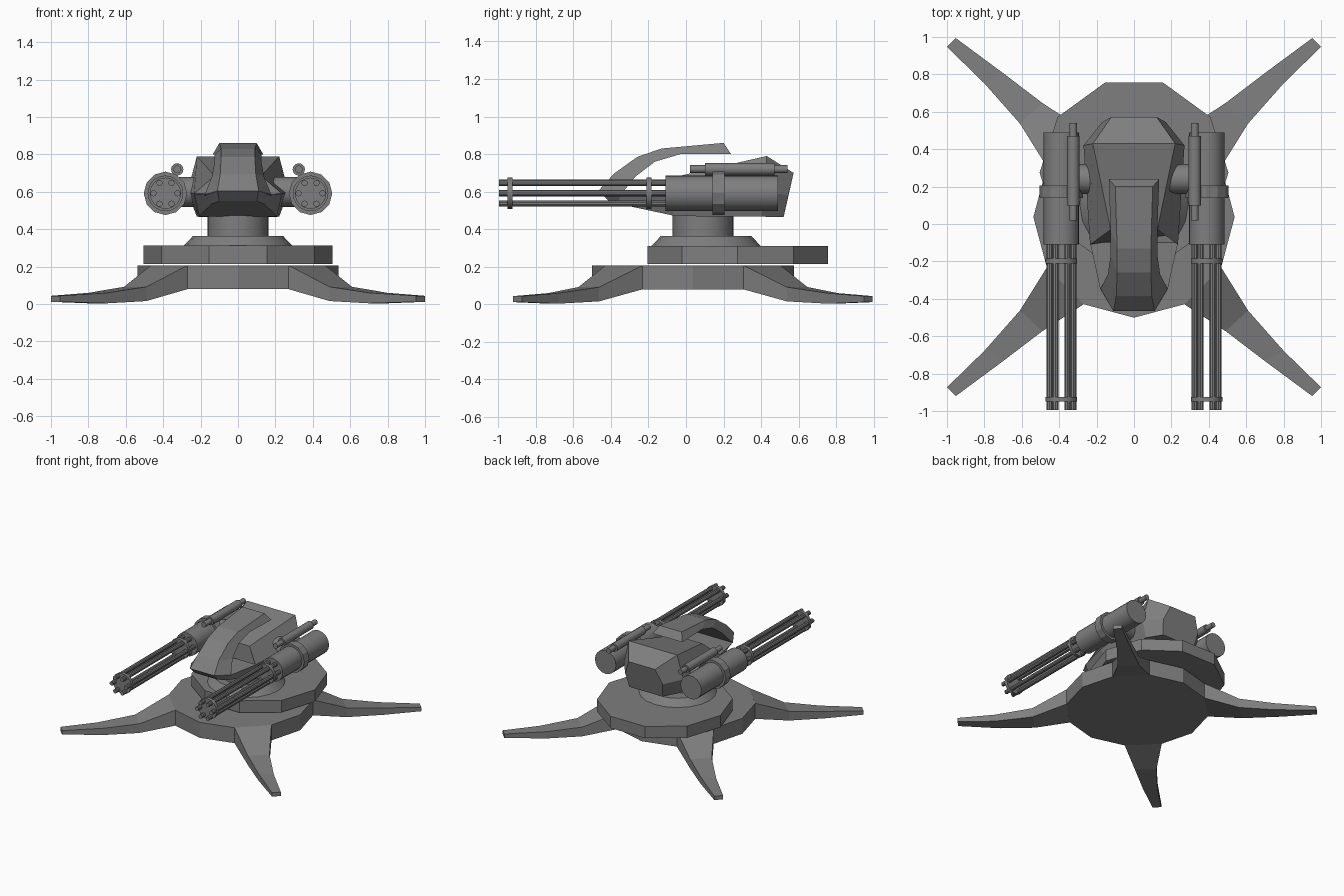
import bpy, bmesh, math
from mathutils import Vector, Matrix

if "Cube" in bpy.data.objects:
    bpy.data.objects.remove(bpy.data.objects["Cube"])

gray = bpy.data.materials.new("gunmetal gray")
gray.diffuse_color = (0.21, 0.21, 0.21, 1)
gray.use_nodes = True
gray.node_tree.nodes["Principled BSDF"].inputs["Base Color"].default_value = gray.diffuse_color


def finish(name, bm, smooth=False):
    bmesh.ops.recalc_face_normals(bm, faces=bm.faces)
    me = bpy.data.meshes.new(name)
    bm.to_mesh(me)
    bm.free()
    me.materials.append(gray)
    ob = bpy.data.objects.new(name, me)
    bpy.context.collection.objects.link(ob)
    if smooth:
        bpy.ops.object.select_all(action='DESELECT')
        bpy.context.view_layer.objects.active = ob
        ob.select_set(True)
        bpy.ops.object.shade_smooth_by_angle(angle=math.radians(35))
    return ob


def cyl(bm, a, b, r1, r2=None, sides=16):
    """Capped cylinder or cone from point a to point b."""
    a, b = Vector(a), Vector(b)
    d = b - a
    m = Matrix.Translation((a + b) / 2) @ d.to_track_quat('Z', 'Y').to_matrix().to_4x4()
    bmesh.ops.create_cone(bm, cap_ends=True, segments=sides, radius1=r1,
                          radius2=r1 if r2 is None else r2, depth=d.length, matrix=m)


def loft(bm, rings):
    """Skin closed rings of points and cap both ends."""
    vs = [[bm.verts.new(p) for p in ring] for ring in rings]
    n = len(vs[0])
    for r, s in zip(vs, vs[1:]):
        for i in range(n):
            j = (i + 1) % n
            bm.faces.new((r[i], r[j], s[j], s[i]))
    bm.faces.new(vs[0])
    bm.faces.new(vs[-1][::-1])


def mirrored(rows):
    """Closed symmetric ring from (half width, y, z) rows."""
    return [(w, y, z) for w, y, z in rows] + [(-w, y, z) for w, y, z in rows[::-1]]


# Twelve-sided base
CY = 0.037
bm = bmesh.new()
cyl(bm, (0, CY, 0.08), (0, CY, 0.207), 0.538, sides=12)
bm.transform(Matrix.Translation((0, CY, 0)) @ Matrix.Rotation(0, 4, 'Z') @ Matrix.Translation((0, -CY, 0)))
finish("base", bm)

# Four splayed legs: outer point, inner point, bottom and top heights
leg = [((0.466, -0.269), (0.269, -0.466), 0.08, 0.207),
       ((0.61, -0.50), (0.49, -0.61), 0.016, 0.092),
       ((0.80, -0.715), (0.70, -0.77), 0.004, 0.06),
       ((1.0, -0.91), (0.953, -0.957), 0.012, 0.044)]
for sx in (1, -1):
    for sy, end in ((1, "front"), (-1, "back")):
        bm = bmesh.new()
        loft(bm, [[(sx * x, CY + sy * y, z) for (x, y), z in
                   ((o, lo), (i, lo), (i, hi), (o, hi))] for o, i, lo, hi in leg])
        finish(f"{end}_leg", bm)

# Ten-sided turning plate
bm = bmesh.new()
cyl(bm, (0, 0.275, 0.215), (0, 0.275, 0.312), 0.505, sides=10)
bm.transform(Matrix.Translation((0, 0.275, 0)) @ Matrix.Rotation(math.pi / 2, 4, 'Z')
             @ Matrix.Translation((0, -0.275, 0)))
for v in bm.verts:  # keep a corner pointing to each side
    x, y = v.co.x, v.co.y - 0.275
    a = round((math.atan2(y, x)) / (math.pi / 5) - 1e-4) * math.pi / 5
    v.co.x, v.co.y = 0.505 * math.cos(a), 0.275 + 0.505 * math.sin(a)
finish("turning_plate", bm)

# Collar and neck
bm = bmesh.new()
cyl(bm, (0, 0.107, 0.312), (0, 0.107, 0.365), 0.29, 0.24, 20)
finish("collar", bm, True)
bm = bmesh.new()
cyl(bm, (0, 0.09, 0.36), (0, 0.09, 0.48), 0.162, sides=24)
finish("neck", bm, True)

# Wedge-shaped rear body
bm = bmesh.new()
loft(bm, [mirrored(r) for r in (
    ((0.15, 0.52, 0.465), (0.17, 0.545, 0.58), (0.12, 0.573, 0.70)),
    ((0.22, 0.40, 0.467), (0.27, 0.42, 0.60), (0.22, 0.43, 0.79)),
    ((0.21, -0.06, 0.47), (0.235, -0.11, 0.59), (0.125, -0.03, 0.685)))])
finish("body", bm)

# Low nose in front of the body
bm = bmesh.new()
loft(bm, [mirrored(r) for r in (
    ((0.21, -0.05, 0.469), (0.235, -0.10, 0.59)),
    ((0.14, -0.36, 0.535), (0.18, -0.35, 0.585)),
    ((0.10, -0.41, 0.55), (0.11, -0.466, 0.605)))])
finish("nose", bm)

# Arched hood: outer (y, z, half width) and inner (y, z, half width)
hood = [(0.20, 0.86, 0.10, 0.24, 0.80, 0.135),
        (-0.13, 0.83, 0.09, -0.03, 0.80, 0.125),
        (-0.26, 0.785, 0.09, -0.165, 0.76, 0.125),
        (-0.385, 0.695, 0.095, -0.27, 0.68, 0.14),
        (-0.466, 0.605, 0.11, -0.35, 0.58, 0.18)]
bm = bmesh.new()
loft(bm, [mirrored(((wo, yo, zo), (wi, yi, zi))) for yo, zo, wo, yi, zi, wi in hood])
finish("hood", bm)

# Axle joining both guns to the body
bm = bmesh.new()
cyl(bm, (-0.32, 0.24, 0.60), (0.32, 0.24, 0.60), 0.08)
finish("gun_axle", bm, True)

# Rotary guns
GZ = 0.592
for s in (1, -1):
    gx = s * 0.388
    bm = bmesh.new()
    cyl(bm, (gx, -0.11, GZ), (gx, 0.49, GZ), 0.095, sides=20)
    finish("gun_housing", bm, True)

    bm = bmesh.new()
    cyl(bm, (gx, 0.14, GZ), (gx, 0.205, GZ), 0.116, sides=12)
    finish("housing_band", bm)

    bm = bmesh.new()
    for k in range(6):
        a = k * math.pi / 3
        x, z = gx + 0.064 * math.cos(a), GZ + 0.064 * math.sin(a)
        cyl(bm, (x, -0.995, z), (x, -0.10, z), 0.0165, sides=10)
    finish("barrels", bm, True)

    bm = bmesh.new()
    for y in (-0.95, -0.21):
        cyl(bm, (gx, y, GZ), (gx, y + 0.026, GZ), 0.084, sides=16)
    finish("barrel_clamps", bm, True)

    # Sight tube on top
    tx = s * 0.325
    bm = bmesh.new()
    cyl(bm, (tx, 0.10, 0.72), (tx, 0.47, 0.72), 0.033, sides=12)
    cyl(bm, (tx, 0.02, 0.72), (tx, 0.54, 0.72), 0.021, sides=12)
    finish("sight_tube", bm, True)
